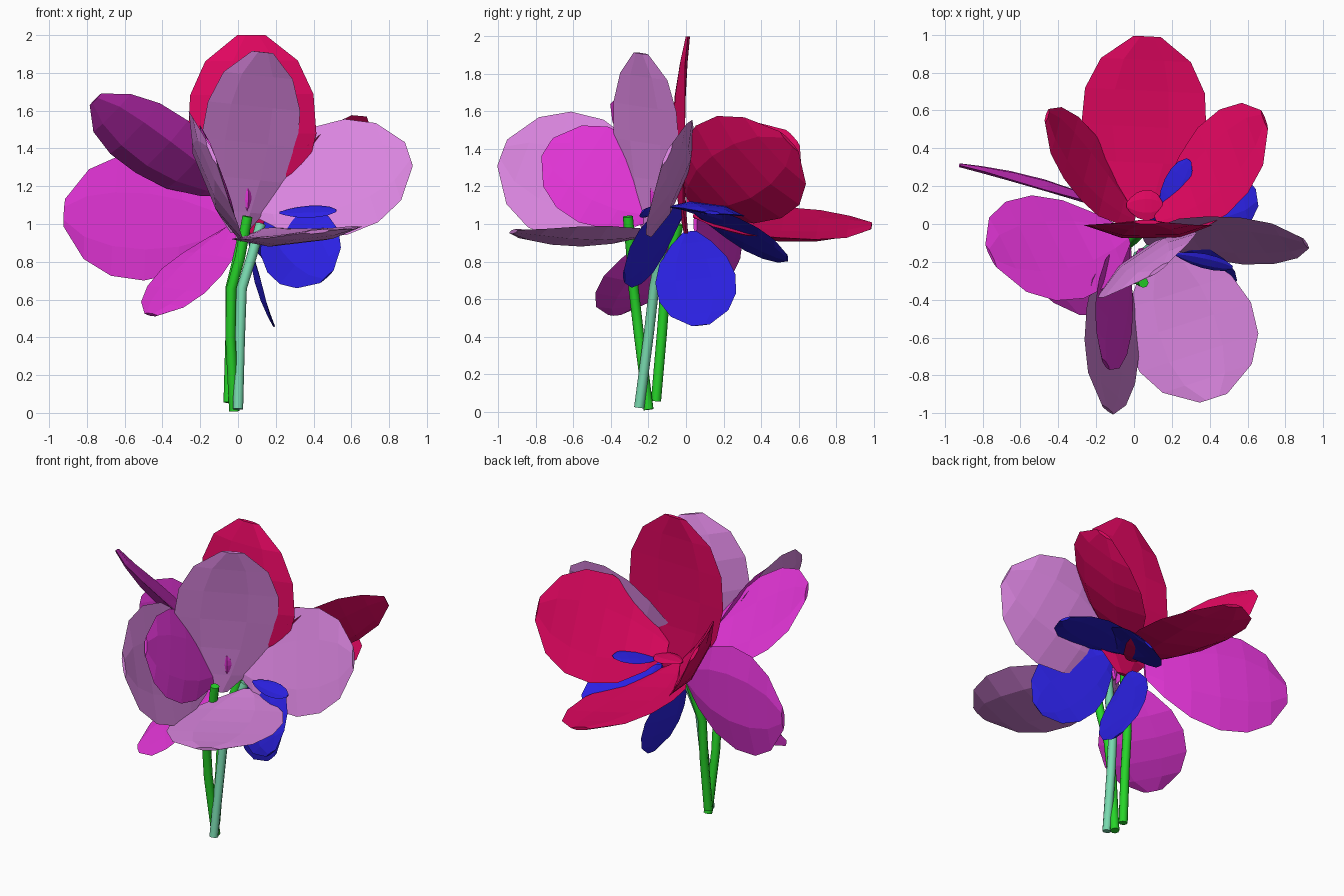
import bpy, bmesh, math
from mathutils import Vector as V

if "Cube" in bpy.data.objects:
    bpy.data.objects.remove(bpy.data.objects["Cube"])


def material(name, rgb):
    m = bpy.data.materials.new(name)
    m.diffuse_color = (*rgb, 1)
    m.use_nodes = True
    m.node_tree.nodes["Principled BSDF"].inputs["Base Color"].default_value = m.diffuse_color
    return m


LILAC = material("lilac", (0.70, 0.235, 0.74))
MAGENTA = material("magenta", (0.76, 0.035, 0.67))
CRIMSON = material("crimson", (0.76, 0.002, 0.118))
BLUE = material("blue", (0.024, 0.015, 0.76))
GREEN = material("green", (0.02, 0.67, 0.022))
TEAL = material("pale_green", (0.19, 0.70, 0.43))

# station along the petal, relative half width
OUTLINE = [(0, .16), (.12, .5), (.3, .84), (.5, 1), (.7, .96), (.87, .72), (1, .22)]
# position across the petal and side of the skin
SECTION = [(-1, 0), (-.5, 1), (.4, 1), (1, 0), (.5, -1), (-.4, -1)]


def finish(name, bm, mat):
    bmesh.ops.recalc_face_normals(bm, faces=bm.faces)
    me = bpy.data.meshes.new(name)
    bm.to_mesh(me)
    bm.free()
    me.materials.append(mat)
    ob = bpy.data.objects.new(name, me)
    bpy.context.collection.objects.link(ob)
    return ob


def skin(bm, rings):
    for a, b in zip(rings, rings[1:]):
        for i in range(len(a)):
            j = (i + 1) % len(a)
            bm.faces.new((a[i], a[j], b[j], b[i]))
    bm.faces.new(rings[0])
    bm.faces.new(rings[-1])


# cupped petal: grows from base to tip, hollow side turned towards facing
def petal(name, base, tip, across, half, facing, mat, cup=.08, thick=.028):
    base, tip, across = V(base), V(tip), V(across)
    axis = tip - base
    d = axis.normalized()
    w = (across - d * across.dot(d)).normalized()
    n = d.cross(w)
    if n.dot(V(facing)) < 0:
        n = -n
    bm = bmesh.new()
    rings = []
    for t, k in OUTLINE:
        ring = []
        for u, s in SECTION:
            bowl = cup * (math.sin(math.pi * t) * (1 - .8 * (u * k) ** 2))
            skin_t = thick * (.35 + .65 * math.sin(math.pi * t))
            p = base + axis * t + w * (u * k * half) + n * (s * skin_t - bowl)
            ring.append(bm.verts.new(p))
        rings.append(ring)
    skin(bm, rings)
    return finish(name, bm, mat)


# bent round stem through a few points
def stem(name, pts, mat, r=.027, sides=8):
    pts = [V(p) for p in pts]
    bm = bmesh.new()
    rings = []
    for i, p in enumerate(pts):
        d = (pts[min(i + 1, len(pts) - 1)] - pts[max(i - 1, 0)]).normalized()
        x = d.cross(V((0, 1, 0))).normalized()
        y = d.cross(x)
        rings.append([bm.verts.new(p + x * r * math.cos(a) + y * r * math.sin(a))
                      for a in (math.tau * k / sides for k in range(sides))])
    skin(bm, rings)
    ob = finish(name, bm, mat)
    for f in ob.data.polygons:
        f.use_smooth = len(f.vertices) == 4
    return ob


# lilac flower, opening to the front right
F = (.3, -.5, .4)
petal("lilac_right_petal", (.06, -.09, 1.09), (.905, -.10, 1.37), (0, .24, .6), .325, F, LILAC, .045)
petal("lilac_top_petal", (.0, -.2, .95), (.13, -.24, 1.91), (.80, .54, 0), .31, F, LILAC, .05)
petal("lilac_front_petal", (.16, -.12, .97), (.42, -.92, .96), (.95, .28, .1), .345, F, LILAC, .05)
petal("lilac_left_petal", (-.06, -.14, 1.10), (-.14, -.98, 1.38), (-.25, 0, .6), .37, F, LILAC, .06)

# magenta flower, opening to the left
F = (-.6, -.5, .2)
petal("magenta_left_petal", (-.04, .05, 1.0), (-.92, .31, 1.06), (-.03, 0, 1), .33, F, MAGENTA, .03)
petal("magenta_upper_petal", (-.04, -.06, 1.17), (-.755, -.17, 1.66), (.19, -.6, .37), .335,
      (-.2, -.3, 1), MAGENTA, .05)
petal("magenta_lower_petal", (-.04, -.10, .98), (-.46, -.37, .52), (.47, -.65, -.08), .26, F, MAGENTA, .04)
petal("magenta_front_petal", (-.04, -.12, 1.06), (-.15, -.74, 1.41), (-.22, 0, .6), .28,
      (.5, -.4, .2), MAGENTA, .015)

# crimson flower, opening to the back
F = (.1, .6, .5)
petal("crimson_top_petal", (.08, .0, .95), (.07, .01, 2.0), (1, 0, -.02), .34, F, CRIMSON, .055, .032)
petal("crimson_back_petal", (.04, .04, 1.05), (.07, .99, .99), (1, 0, -.25), .34, F, CRIMSON, .06)
petal("crimson_right_petal", (.12, .02, 1.13), (.69, .55, 1.44), (.40, -.34, .70), .345, F, CRIMSON, .06)
petal("crimson_left_petal", (.0, .03, 1.08), (-.46, .57, 1.46), (-.26, -.22, .6), .26, F, CRIMSON, .06)

# blue flower, hanging down to the right
F = (.6, .1, -.5)
petal("blue_lower_petal", (.06, .02, .96), (.19, .08, .46), (0, 1, 0), .215, F, BLUE, .03, .014)
petal("blue_front_petal", (.17, -.02, 1.06), (.47, -.33, .72), (.77, -.06, .65), .22, F, BLUE, .03, .018)
petal("blue_right_petal", (.12, .06, 1.06), (.65, .14, 1.06), (0, 1, -.12), .21, F, BLUE, .03, .025)
petal("blue_back_petal", (.16, .05, 1.06), (.34, .54, .82), (.75, -.2, .5), .18, F, BLUE, .03, .018)
petal("blue_upper_sepal", (.14, .07, 1.09), (.29, .34, 1.15), (.8, -.4, .3), .065, F, BLUE, .0, .008)
petal("blue_side_sepal", (.22, -.16, 1.06), (.52, -.23, 1.07), (0, .5, .4), .05, F, BLUE, .0, .01)

# flower hearts
petal("crimson_heart", (-.04, .1, 1.11), (.15, .1, 1.11), (0, 1, 0), .08, (0, 0, 1), CRIMSON, .0, .01)
petal("magenta_heart", (.03, -.14, 1.0), (.05, -.18, 1.19), (1, 0, 0), .03, (0, -1, 0), MAGENTA, .0)

# stems
stem("front_stem", [(-.02, -.2, .01), (-.04, -.25, .4), (-.035, -.28, .66), (.01, -.29, .82),
                    (.05, -.31, 1.04)], GREEN)
stem("back_stem", [(-.05, -.16, .055), (-.04, -.13, .4), (-.04, -.11, .66), (.0, -.08, .82),
                   (.04, -.04, 1.0)], GREEN)
stem("pale_stem", [(.0, -.25, .02), (.01, -.2, .4), (.02, -.17, .66), (.07, -.14, .82),
                   (.12, -.1, 1.0)], TEAL)
